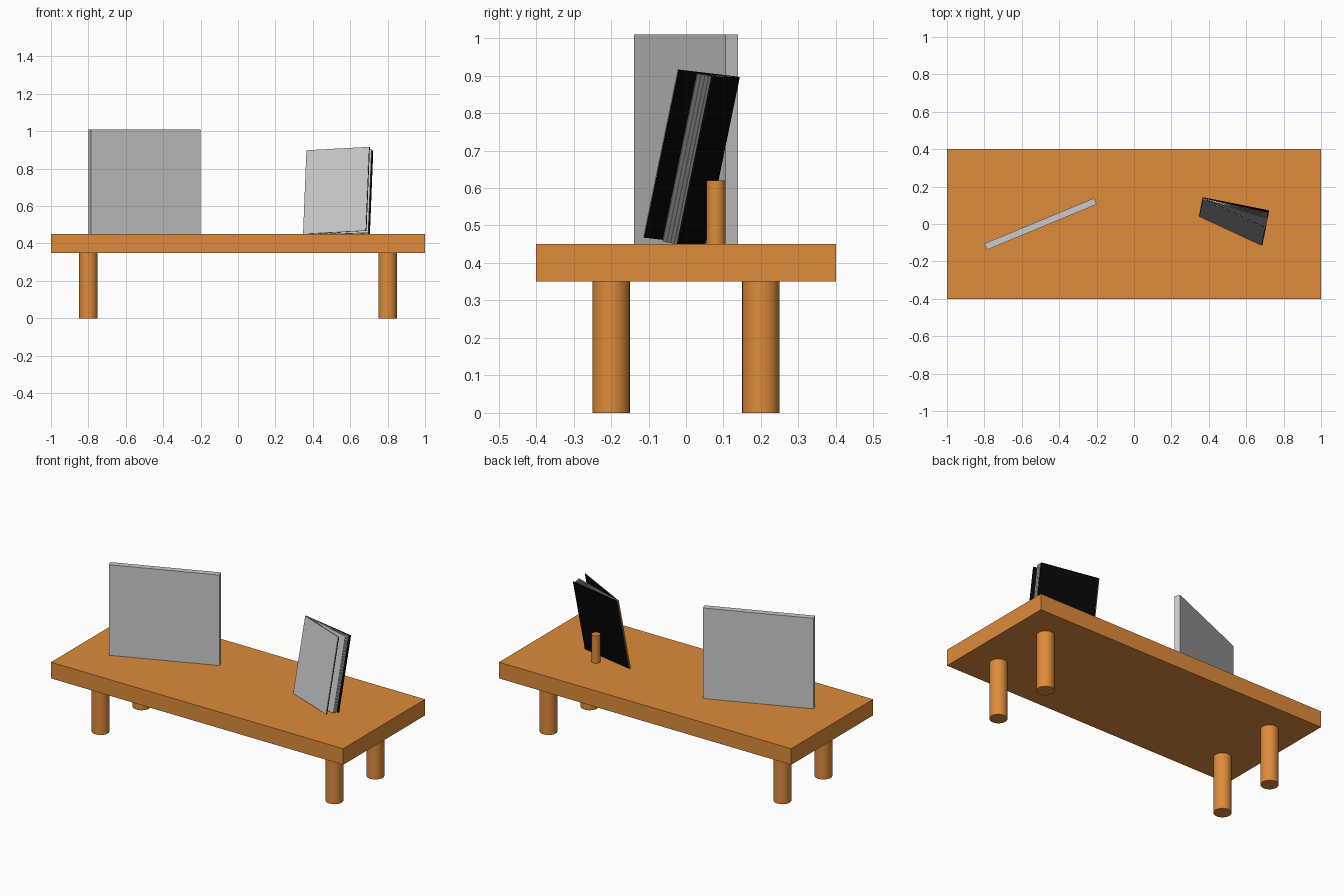
import bpy, bmesh, math
from mathutils import Vector, Matrix

if "Cube" in bpy.data.objects:
    bpy.data.objects.remove(bpy.data.objects["Cube"])


def material(name, rgb):
    m = bpy.data.materials.new(name)
    m.diffuse_color = (*rgb, 1)
    m.use_nodes = True
    m.node_tree.nodes["Principled BSDF"].inputs["Base Color"].default_value = m.diffuse_color
    return m


WOOD = material("orange wood", (0.73, 0.26, 0.042))
GREY = material("light grey", (0.6, 0.6, 0.6))
BLACK = material("black", (0.002, 0.002, 0.002))


def finish(name, bm, mat):
    bmesh.ops.recalc_face_normals(bm, faces=bm.faces)
    me = bpy.data.meshes.new(name)
    bm.to_mesh(me)
    bm.free()
    me.materials.append(mat)
    ob = bpy.data.objects.new(name, me)
    bpy.context.collection.objects.link(ob)
    return ob


def box(name, centre, size, mat, turn=0):
    bm = bmesh.new()
    m = (Matrix.Translation(centre) @ Matrix.Rotation(turn, 4, "Z")
         @ Matrix.Diagonal((*size, 1)))
    bmesh.ops.create_cube(bm, size=1, matrix=m)
    return finish(name, bm, mat)


def post(name, x, y, z0, z1, r):
    bm = bmesh.new()
    bmesh.ops.create_cone(bm, cap_ends=True, segments=32, radius1=r, radius2=r,
                          depth=z1 - z0,
                          matrix=Matrix.Translation((x, y, (z0 + z1) / 2)))
    for f in bm.faces:
        f.smooth = len(f.verts) == 4
    for e in bm.edges:
        e.smooth = all(len(f.verts) == 4 for f in e.link_faces)
    return finish(name, bm, WOOD)


# Table: top and four legs
box("table_top", (0, 0, 0.4), (2, 0.8, 0.1), WOOD)
for sx, side in ((-1, "left"), (1, "right")):
    for sy, end in ((-1, "front"), (1, "back")):
        post(f"{end}_{side}_leg", sx * 0.8, sy * 0.2, 0, 0.35, 0.05)

# Upright grey board, turned on the table
box("standing_board", (-0.5, 0, 0.73), (0.635, 0.036, 0.56), GREY, math.radians(22.5))

# Short peg the book leans against
post("support_peg", 0.56, 0.08, 0.45, 0.62, 0.025)

# Leaning open book: sheets fanned out from a common spine
SPINE = Vector((0.352, 0.045, 0.449))
UP = Vector((0.018, 0.092, 0.448))


def sheet(name, dx, dy, near, far, mat, start=0.0):
    """Thin leaf from the spine; near/far are offsets along its front normal."""
    along = Vector((dx, dy, 0))
    along.z = -(dx * UP.x + dy * UP.y) / UP.z      # square to the spine
    n = along.cross(UP).normalized()
    bm = bmesh.new()
    bmesh.ops.create_cube(bm, size=1)
    for v in bm.verts:
        a = start if v.co.x < 0 else 1
        off = near if v.co.y < 0 else far
        v.co = SPINE + along * a + UP * (v.co.z + 0.5) + n * off
    return finish(name, bm, mat)


sheet("front_cover", 0.335, -0.155, 0.0, 0.003, BLACK)
sheet("front_page", 0.333, -0.154, 0.003, 0.006, GREY)
for i in range(4):
    sheet(f"loose_page_{i + 1}", 0.345, -0.106 + 0.010 * i, 0.0, 0.002, GREY)
sheet("back_cover", 0.352, -0.070, -0.006, 0.0, BLACK)
# Narrow spine strip at the hinge
sheet("spine_strip", 0.352, -0.070, -0.006, 0.0, WOOD, start=-0.012).data.transform(Matrix())
spine = bpy.data.objects["spine_strip"]
for v in spine.data.vertices:                       # shorten the strip to the hinge
    if v.co.x > 0.5:
        v.co -= Vector((0.352, -0.070, (0.352 * UP.x - 0.070 * UP.y) / -UP.z))
